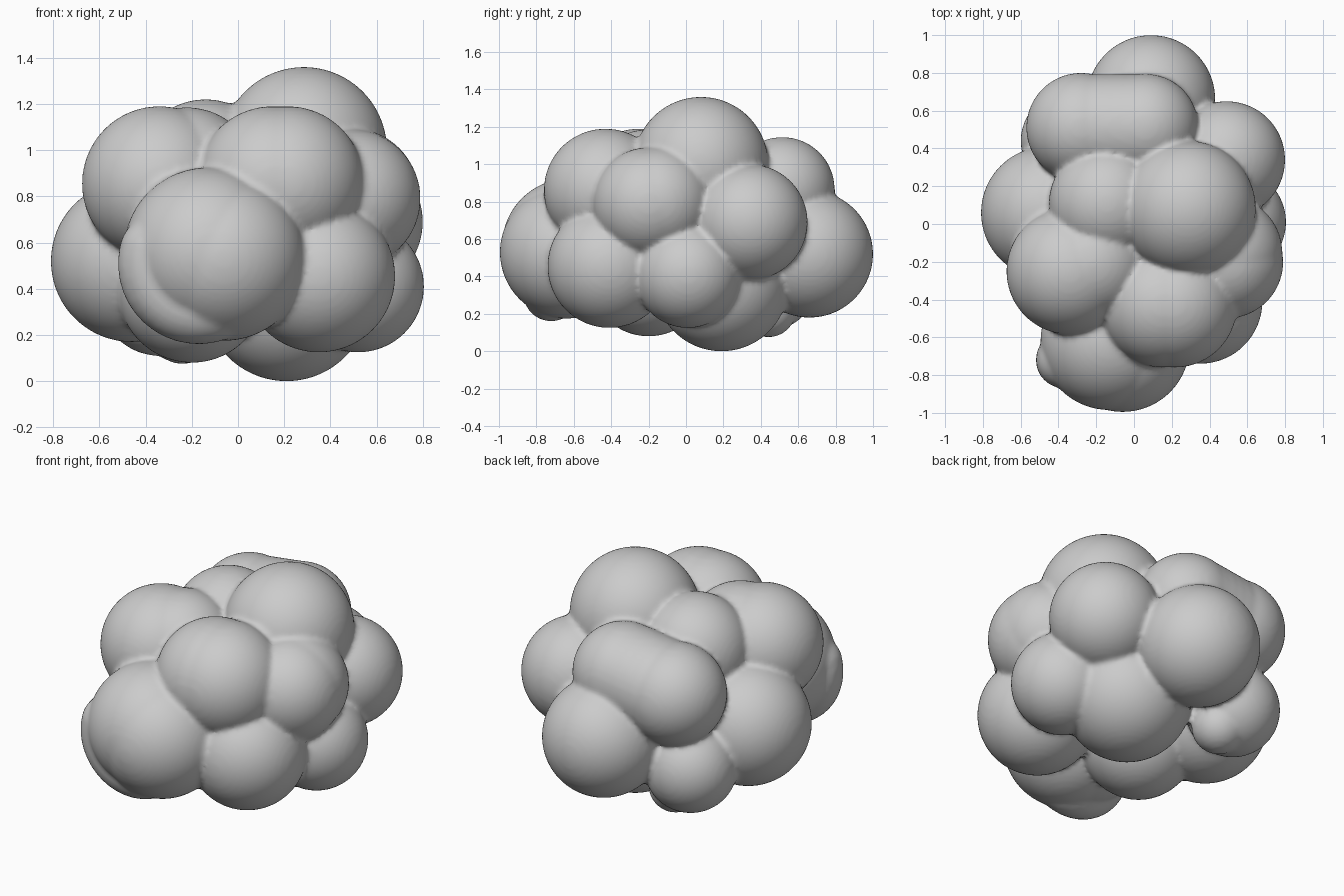
import bpy
import bmesh
import math
from mathutils import Matrix, Vector

# Puffs of the cluster: centre x, y, z and radius
PUFFS = [
    (0.285, 0.08, 1.00, 0.36),    # crown
    (-0.14, 0.11, 0.91, 0.31),    # upper middle
    (0.215, -0.43, 0.86, 0.33),   # upper front, right half
    (0.15, -0.43, 0.86, 0.33),    # upper front, left half
    (-0.34, -0.25, 0.855, 0.335),  # upper left
    (-0.22, -0.21, 0.88, 0.305),  # upper left, inner half
    (0.06, 0.515, 0.865, 0.28),   # upper back, right half
    (-0.28, 0.51, 0.82, 0.29),    # upper back, left half
    (0.49, -0.20, 0.79, 0.30),    # right, front
    (0.49, -0.15, 0.80, 0.295),   # right, front, inner half
    (0.49, 0.34, 0.69, 0.31),     # right, back
    (0.52, 0.01, 0.41, 0.285),    # right, low
    (-0.46, 0.06, 0.52, 0.35),    # left
    (0.35, -0.41, 0.455, 0.33),   # front right, low
    (-0.13, -0.62, 0.56, 0.365),  # front
    (-0.06, -0.64, 0.53, 0.355),  # front, right half
    (0.09, 0.66, 0.52, 0.34),     # back
    (-0.34, 0.44, 0.37, 0.26),    # back left, low
    (-0.24, 0.44, 0.225, 0.15),   # back left, small lobe
    (0.21, 0.19, 0.36, 0.36),     # base, back
    (-0.20, -0.20, 0.40, 0.32),   # base, front
]
# Smooth bridge between the two halves of the upper back puff
for i in range(1, 6):
    t = i / 6
    PUFFS.append((0.06 - 0.34 * t, 0.513, 0.865 - 0.045 * t, 0.28))
# Curved lobe that wraps round the lower left of the front puff
for i in range(15):
    a = math.radians(165 + 9 * i)
    PUFFS.append((-0.17 + 0.2 * math.cos(a), -0.72,
                  0.51 + 0.2 * math.sin(a), 0.15))

bm = bmesh.new()
for x, y, z, r in PUFFS:
    bmesh.ops.create_icosphere(bm, subdivisions=5, radius=r,
                               matrix=Matrix.Translation(Vector((x, y, z))))
mesh = bpy.data.meshes.new("puff_cluster")
bm.to_mesh(mesh)
bm.free()
cluster = bpy.data.objects.new("puff_cluster", mesh)
bpy.context.collection.objects.link(cluster)

# Fuse the puffs into one skin and soften the creases
remesh = cluster.modifiers.new("fuse", 'REMESH')
remesh.mode = 'VOXEL'
remesh.voxel_size = 0.016
remesh.use_smooth_shade = True
soften = cluster.modifiers.new("soften", 'SMOOTH')
soften.factor = 0.5
soften.iterations = 4

grey = bpy.data.materials.new("light_grey")
grey.diffuse_color = (0.6, 0.6, 0.6, 1)
mesh.materials.append(grey)
for face in mesh.polygons:
    face.use_smooth = True
